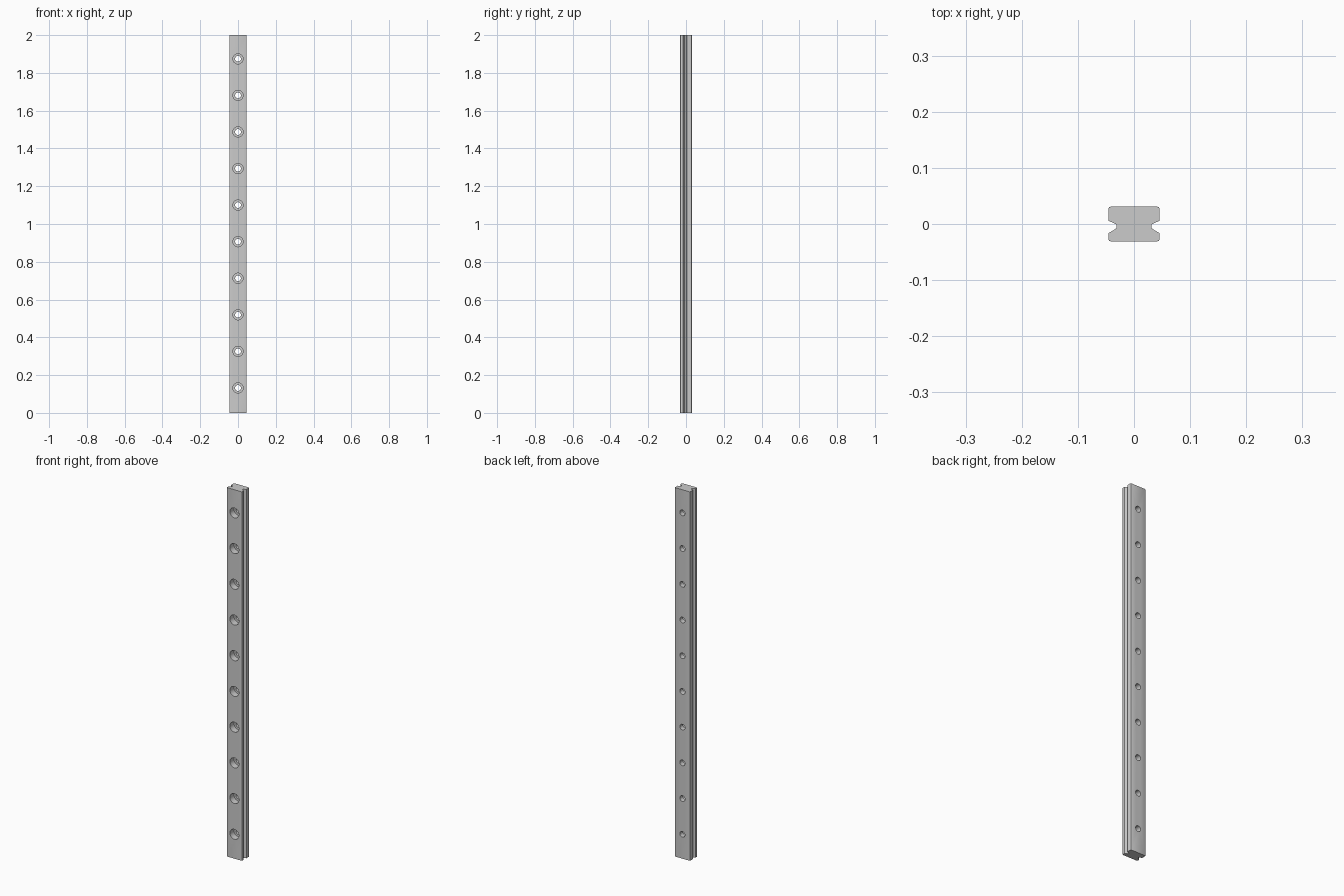
import bpy, bmesh, math

if "Cube" in bpy.data.objects:
    bpy.data.objects.remove(bpy.data.objects["Cube"])

LENGTH = 2.0
HOLES, FIRST, PITCH = 10, 0.132, 0.1936
SEG = 32


def new_object(name, bm):
    bmesh.ops.recalc_face_normals(bm, faces=bm.faces)
    mesh = bpy.data.meshes.new(name)
    bm.to_mesh(mesh)
    bm.free()
    obj = bpy.data.objects.new(name, mesh)
    bpy.context.collection.objects.link(obj)
    return obj


# Rail: half cross-section with side groove, mirrored and extruded upwards
half = [(0.0415, -0.031), (0.0444, -0.0298), (0.0456, -0.027), (0.0456, -0.0165),
        (0.031, -0.0075), (0.031, -0.001), (0.0456, 0.006),
        (0.0456, 0.027), (0.0444, 0.0298), (0.0415, 0.031)]
profile = half + [(-x, y) for x, y in reversed(half)]
bm = bmesh.new()
face = bm.faces.new([bm.verts.new((x, y, 0)) for x, y in profile])
ext = bmesh.ops.extrude_face_region(bm, geom=[face])
bmesh.ops.translate(bm, vec=(0, 0, LENGTH),
                    verts=[g for g in ext["geom"] if isinstance(g, bmesh.types.BMVert)])
rail = new_object("rail", bm)

# Stepped bolt-hole cutters: wide counterbore in front, narrow hole through the back
steps = [(0.027, -0.05), (0.027, 0.004), (0.0155, 0.004), (0.0155, 0.05)]
bm = bmesh.new()
for i in range(HOLES):
    z = FIRST + i * PITCH
    rings = [[bm.verts.new((r * math.cos(2 * math.pi * k / SEG), y,
                            z + r * math.sin(2 * math.pi * k / SEG)))
              for k in range(SEG)] for r, y in steps]
    for a, b in zip(rings, rings[1:]):
        for k in range(SEG):
            n = (k + 1) % SEG
            bm.faces.new((a[k], a[n], b[n], b[k]))
    bm.faces.new(rings[0])
    bm.faces.new(rings[-1])
cutter = new_object("bolt_hole_cutters", bm)
cutter.hide_render = True

# Cut the holes and drop the cutter
mod = rail.modifiers.new("bolt_holes", "BOOLEAN")
mod.operation, mod.solver, mod.object = "DIFFERENCE", "EXACT", cutter
bpy.context.view_layer.objects.active = rail
rail.select_set(True)
cutter.select_set(False)
bpy.ops.object.modifier_apply(modifier=mod.name)
bpy.data.objects.remove(cutter)

# Smooth hole walls, sharp edges elsewhere
bpy.ops.object.shade_smooth_by_angle(angle=math.radians(25))
